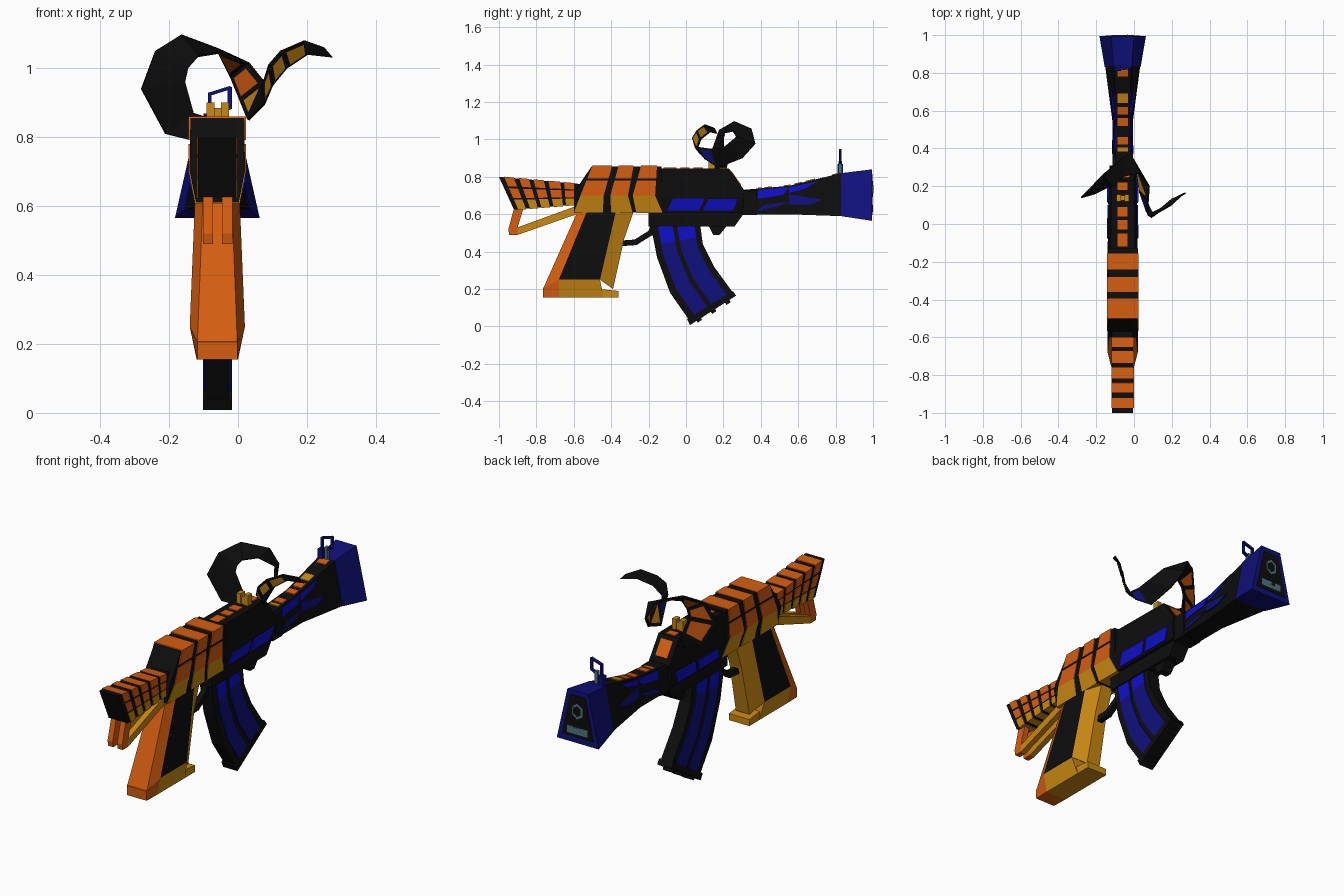
import bpy, bmesh, math
from mathutils import Vector

if "Cube" in bpy.data.objects:
    bpy.data.objects.remove(bpy.data.objects["Cube"])

CX = -0.06  # centre plane of the body


def material(name, rgb):
    m = bpy.data.materials.new(name)
    m.use_nodes = True
    m.diffuse_color = (*rgb, 1)
    m.node_tree.nodes["Principled BSDF"].inputs["Base Color"].default_value = (*rgb, 1)
    return m


BLACK = material("black", (0.004, 0.004, 0.004))
ORANGE = material("orange", (0.66, 0.11, 0.005))
AMBER = material("amber", (0.6, 0.25, 0.006))
BLUE = material("bright blue", (0.005, 0.005, 0.6))
NAVY = material("navy", (0.005, 0.005, 0.2))
TEAL = material("teal grey", (0.07, 0.18, 0.22))


def build(name, bm, mat):
    bmesh.ops.recalc_face_normals(bm, faces=bm.faces)
    me = bpy.data.meshes.new(name)
    bm.to_mesh(me)
    bm.free()
    me.materials.append(mat)
    ob = bpy.data.objects.new(name, me)
    bpy.context.collection.objects.link(ob)
    return ob


def prism(name, pts, mat, cx=CX, hw=None, grow=0):
    """Side profile of (y, z, half width) points, mirrored about cx."""
    bm = bmesh.new()
    rings = []
    for s in (-1, 1):
        rings.append([bm.verts.new((cx + s * ((hw or p[-1]) + grow), p[0], p[1])) for p in pts])
        bm.faces.new(rings[-1])
    a, b = rings
    for i in range(len(pts)):
        j = (i + 1) % len(pts)
        bm.faces.new((a[i], a[j], b[j], b[i]))
    return build(name, bm, mat)


def box(name, x, y, z, mat):
    return prism(name, [(y[0], z[0]), (y[1], z[0]), (y[1], z[1]), (y[0], z[1])], mat,
                 cx=sum(x) / 2, hw=(x[1] - x[0]) / 2)


def stick(name, a, b, w, d, mat):
    """Square bar between two points."""
    a, b = Vector(a), Vector(b)
    bm = bmesh.new()
    bmesh.ops.create_cube(bm, size=1)
    for v in bm.verts:
        v.co = Vector((v.co.x * w, v.co.y * d, v.co.z * ((b - a).length + w * 0.6)))
    ob = build(name, bm, mat)
    ob.rotation_mode = 'QUATERNION'
    ob.rotation_quaternion = Vector((0, 0, 1)).rotation_difference(b - a)
    ob.location = (a + b) / 2
    return ob


def mix(a, b, t):
    return tuple(p + (q - p) * t for p, q in zip(a, b))


# Rear stock with rows of coloured tiles
def stock(u, v):
    return mix(mix((-1, .8), (-.6, .765), u), mix((-.92, .625), (-.6, .65), u), 1 - v)


prism("stock_core", [stock(0, 0), stock(1.1, 0), stock(1.1, 1), stock(0, 1)], BLACK, hw=.056)
for u0, u1 in ((.07, .2), (.27, .4), (.46, .6), (.66, .82), (.87, 1)):
    for v0, v1, mat in ((-.02, .3, AMBER), (.35, .66, ORANGE), (.72, 1.02, ORANGE)):
        prism("stock_tile", [stock(u0, v0), stock(u1, v0), stock(u1, v1), stock(u0, v1)], mat, hw=.059)
for cx in (-.087, -.031):
    prism("stock_frame_rear", [(-.92, .63), (-.87, .63), (-.9, .53), (-.9, .49), (-.945, .49), (-.95, .52)],
          ORANGE, cx, .015)
    prism("stock_frame_lower", [(-.9, .49), (-.9, .53), (-.585, .645), (-.585, .6)], AMBER, cx, .015)

# Rear receiver with slanted bands
prism("rear_receiver_top", [(-.6, .7, .08), (-.59, .73, .08), (-.505, .856, .078), (-.13, .856, .078),
                            (-.13, .7, .08)], BLACK)
prism("rear_receiver_low", [(-.6, .61, .062), (-.6, .7, .08), (-.13, .7, .08), (-.13, .61, .062)], BLACK)
for top, mid, low in (((-.5, -.395), (-.565, -.44), (-.6, -.445)),
                      ((-.36, -.28), (-.405, -.31), (-.4, -.285)),
                      ((-.24, -.155), (-.285, -.165), (-.265, -.125))):
    for t0, t1 in ((0, .5), (.57, 1)):
        a, b = mix(mid, top, t0), mix(mid, top, t1)
        z0, z1 = .7 + .16 * t0, .7 + .16 * t1
        prism("upper_band", [(a[0], z0), (a[1], z0), (b[1], z1), (b[0], z1)], ORANGE, hw=.083)
    prism("lower_band", [(low[0], .607, .062), (low[1], .607, .062), (mid[1], .7, .08), (mid[0], .7, .08)],
          AMBER, grow=.003)

# Front receiver
prism("receiver_top", [(-.14, .69, .08), (-.14, .845, .064), (.23, .845, .06), (.31, .73, .06), (.31, .69, .07)], BLACK)
prism("receiver_low", [(-.14, .69, .08), (.31, .69, .07), (.31, .61, .06), (-.14, .61, .062)], BLACK)
prism("receiver_underside", [(-.2, .62), (.32, .62), (.26, .535), (-.2, .535)], BLACK, hw=.045)
prism("receiver_collar", [(.3, .595), (.38, .595), (.38, .73), (.3, .73)], BLACK, hw=.055)
prism("lug", [(.12, .54), (.22, .54), (.18, .49), (.145, .49)], BLACK, hw=.03)
for y0, y1 in ((-.1, .07), (.09, .25)):
    prism("receiver_stripe", [(y0, .62, .064), (y1, .62, .063), (y1 + .03, .683, .076), (y0 + .03, .683, .08)],
          BLUE, grow=.004)
for y0, y1 in ((-.12, -.05), (-.03, .02), (.04, .09), (.18, .22)):
    box("top_tile", (-.088, -.034), (y0, y1), (.84, .85), ORANGE)
prism("slope_tile", [(.245, .829), (.295, .757), (.285, .745), (.235, .817)], ORANGE, hw=.035)

# Rear sight
for x in ((-.092, -.068), (-.05, -.026)):
    box("rear_sight_post", x, (.12, .155), (.84, .9), AMBER)
box("rear_sight_base", (-.08, -.04), (.125, .15), (.84, .885), AMBER)

# Grip
prism("grip_panel", [(-.68, .25, .08), (-.53, .615, .065), (-.375, .615, .065), (-.46, .25, .08)], BLACK)
prism("grip_back", [(-.765, .2, .058), (-.58, .615, .042), (-.53, .615, .065), (-.68, .25, .08)], ORANGE)
prism("grip_front", [(-.46, .25, .08), (-.375, .615, .065), (-.28, .615, .035), (-.33, .47, .035),
                     (-.39, .2, .04)], AMBER)
prism("grip_heel", [(-.765, .155, .058), (-.765, .205, .058), (-.68, .25, .08), (-.68, .155, .06)], ORANGE)
prism("grip_base", [(-.68, .155, .06), (-.68, .25, .08), (-.46, .25, .08), (-.44, .155, .06)], AMBER)
prism("grip_foot", [(-.46, .155), (-.46, .2), (-.36, .19), (-.36, .155)], AMBER, hw=.06)

# Trigger guard
guard = [(-.38, .47), (-.34, .445), (-.27, .45), (-.19, .5), (-.17, .545)]
for a, b in zip(guard, guard[1:]):
    stick("trigger_guard", (CX, *a), (CX, *b), .03, .03, BLACK)

# Curved magazine
back = [(-.19, .55), (-.155, .37), (-.085, .18), (.02, .03)]
front = [(.075, .55), (.09, .44), (.15, .32), (.255, .175)]
for k in range(3):
    b0, b1, f0, f1 = back[k], back[k + 1], front[k], front[k + 1]
    prism("magazine_body", [b0, f0, f1, b1], BLACK, hw=.034)
    for t0, t1 in ((.14, .44), (.53, .88)):
        mid0, mid1 = mix(b0, f0, t0), mix(b0, f0, t1)
        end0, end1 = mix(b1, f1, t0), mix(b1, f1, t1)
        if k == 0:  # brighter band near the top
            j0, j1 = mix(mid0, end0, .62), mix(mid1, end1, .62)
            prism("magazine_top_panel", [mid0, mid1, j1, j0], BLUE, hw=.038)
            mid0, mid1 = j0, j1
        prism("magazine_panel", [mid0, mid1, end1, end0], NAVY, hw=.038)
prism("magazine_cap", [(.005, .04), (.25, .19), (.268, .165), (.022, .008)], BLACK, hw=.042)
for t in (.15, .5, .85):
    y, z = mix((.03, .02), (.25, .155), t)
    prism("magazine_nub", [(y - .012, z), (y + .012, z + .015), (y + .022, z - .005), (y, z - .02)], BLACK, hw=.03)

# Flared barrel: stations of y, bottom, top, bottom half width, top half width
stations = [(.3, .6, .73, .055, .04), (.55, .6, .752, .055, .036),
            (.83, .59, .82, .092, .045), (.995, .565, .84, .12, .058)]


def station(y):
    for a, b in zip(stations, stations[1:]):
        if y <= b[0]:
            return mix(a, b, (y - a[0]) / (b[0] - a[0]))
    return stations[-1]


def on_barrel(y, t):
    _, z0, z1, h0, h1 = station(y)
    return (y, z0 + (z1 - z0) * t, h0 + (h1 - h0) * t)


def barrel_patch(name, corners, mat, grow):
    return prism(name, [on_barrel(*c) for c in corners], mat, grow=grow)


for y0, y1, mat, g in ((.3, .55, BLACK, 0), (.55, .83, BLACK, 0), (.83, .995, NAVY, .003)):
    barrel_patch("muzzle_flare" if mat is NAVY else "barrel", [(y0, 0), (y1, 0), (y1, 1), (y0, 1)], mat, g)
barrel_patch("barrel_upper_patch", [(.385, .6), (.52, .7), (.55, .95), (.385, .95)], BLUE, .004)
barrel_patch("barrel_side_patch", [(.37, .1), (.5, .3), (.55, .45), (.42, .35)], NAVY, .004)
barrel_patch("barrel_mid_patch", [(.55, .35), (.66, .3), (.73, .42), (.55, .7)], NAVY, .004)
barrel_patch("barrel_tip_patch", [(.55, .75), (.64, .8), (.7, .93), (.55, .95)], BLUE, .004)
for y0, y1, mat in ((.385, .405, AMBER), (.42, .46, ORANGE), (.52, .56, ORANGE), (.58, .62, ORANGE),
                    (.64, .69, AMBER), (.78, .82, ORANGE)):
    z0, z1 = station(y0)[2], station(y1)[2]
    prism("barrel_tile", [(y0, z0 - .02), (y1, z1 - .02), (y1, z1 + .005), (y0, z0 + .005)], mat, hw=.027)

# Muzzle face
prism("muzzle_face", [(.99, .595, .092), (.998, .595, .092), (.998, .815, .045), (.99, .815, .045)], BLACK)
hexagon = [(CX + .03 * math.sin(i * math.pi / 3), .997, .735 + .036 * math.cos(i * math.pi / 3)) for i in range(7)]
for a, b in zip(hexagon, hexagon[1:]):
    stick("muzzle_ring", a, b, .011, .006, TEAL)
box("muzzle_bar", (-.12, 0), (.994, 1), (.612, .65), TEAL)
box("muzzle_notch", (-.085, -.035), (.995, 1), (.632, .65), BLACK)

# Front sight hoop
hoop = [(-.082, .86), (-.082, .925), (-.024, .943), (-.024, .885), (-.055, .87)]
for a, b in zip(hoop, hoop[1:]):
    stick("front_sight_hoop", (a[0], .825, a[1]), (b[0], .825, b[1]), .01, .014, NAVY)
box("front_sight_foot", (-.1, -.07), (.81, .84), (.81, .868), NAVY)
box("front_sight_post", (-.063, -.047), (.815, .835), (.81, .885), TEAL)

# Twisting ribbon: pairs of edge points
edges = [((-.13, .2, .79), (-.1, .2, .86)), ((-.21, .16, .81), (-.13, .22, .87)),
         ((-.28, .14, .94), (-.155, .2, .96)), ((-.24, .18, 1.05), (-.145, .2, 1)),
         ((-.165, .26, 1.095), (-.115, .2, 1.035)), ((-.06, .35, 1.055), (-.055, .25, 1.045)),
         ((-.02, .37, .975), (.03, .27, 1.015)), ((.01, .3, .9), (.08, .2, .955)),
         ((.03, .17, .85), (.075, .13, .95)), ((.075, .1, .895), (.072, .05, .96)),
         ((.1, .06, .95), (.09, .035, 1.01)), ((.14, .08, 1), (.125, .06, 1.05)),
         ((.2, .13, 1.04), (.195, .1, 1.08)), ((.274, .165, 1.032), (.25, .15, 1.06))]
bm = bmesh.new()
rows = [[bm.verts.new(p) for p in pair] for pair in edges]
for (a, b), (c, d) in zip(rows, rows[1:]):
    bm.faces.new((a, b, d, c))
ribbon = build("ribbon", bm, BLACK)
thick = ribbon.modifiers.new("thickness", 'SOLIDIFY')
thick.thickness, thick.offset = .008, 0

for k, mat, side in ((1, ORANGE, 1), (2, ORANGE, 1), (3, ORANGE, 1), (5, ORANGE, 1), (6, ORANGE, 1),
                     (7, AMBER, 1), (8, NAVY, -1), (8, NAVY, 1), (9, AMBER, 1), (10, AMBER, 1), (11, AMBER, 1)):
    quad = [Vector(p) for p in (edges[k][0], edges[k][1], edges[k + 1][1], edges[k + 1][0])]
    centre = sum(quad, Vector()) / 4
    normal = (quad[3] + quad[2] - quad[0] - quad[1]).cross(quad[1] + quad[2] - quad[0] - quad[3]).normalized()
    bm = bmesh.new()
    bm.faces.new([bm.verts.new(centre + (p - centre) * .72 + normal * side * .007) for p in quad])
    build("ribbon_panel", bm, mat)
